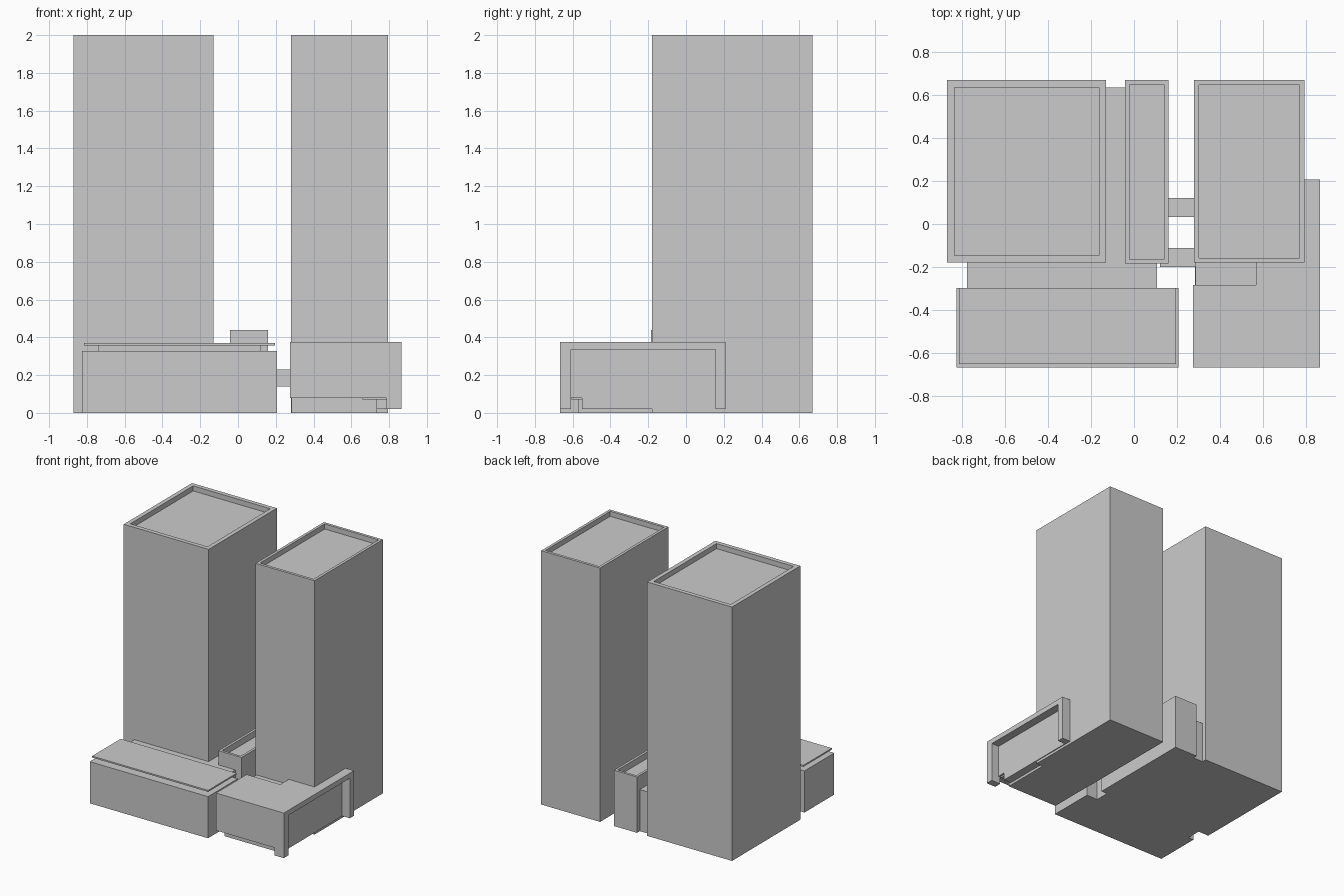
import bpy, bmesh

if "Cube" in bpy.data.objects:
    bpy.data.objects.remove(bpy.data.objects["Cube"])


def finish(name, bm):
    bmesh.ops.recalc_face_normals(bm, faces=bm.faces)
    me = bpy.data.meshes.new(name)
    bm.to_mesh(me)
    bm.free()
    ob = bpy.data.objects.new(name, me)
    bpy.context.collection.objects.link(ob)
    return ob


def prism(name, outline, z0, z1, rim=0, depth=0):
    """Extrude an outline; optionally sink the roof inside a parapet rim."""
    bm = bmesh.new()
    bottom = [bm.verts.new((x, y, z0)) for x, y in outline]
    top = [bm.verts.new((x, y, z1)) for x, y in outline]
    n = len(outline)
    bm.faces.new(bottom[::-1])
    roof = bm.faces.new(top)
    for i in range(n):
        j = (i + 1) % n
        bm.faces.new((bottom[i], bottom[j], top[j], top[i]))
    bm.normal_update()
    if rim:
        # vertical parapet: flat rim first, then a straight drop
        bmesh.ops.inset_region(bm, faces=[roof], thickness=rim, use_even_offset=True)
        drop = bmesh.ops.extrude_discrete_faces(bm, faces=[roof])["faces"][0]
        bmesh.ops.translate(bm, verts=drop.verts, vec=(0, 0, -depth))
    return finish(name, bm)


def box(name, x, y, z, rim=0, depth=0):
    outline = [(x[0], y[0]), (x[1], y[0]), (x[1], y[1]), (x[0], y[1])]
    return prism(name, outline, z[0], z[1], rim, depth)


# Towers and the low block between them, all with parapets
box("left_tower", (-0.87, -0.13), (-0.18, 0.67), (0, 2), 0.034, 0.04)
box("right_tower", (0.28, 0.793), (-0.18, 0.67), (0, 2), 0.022, 0.04)
box("middle_block", (-0.042, 0.16), (-0.185, 0.67), (0, 0.44), 0.02, 0.05)

# Left podium with floating roof slab and link to the tower
box("left_podium", (-0.825, 0.206), (-0.667, -0.297), (0, 0.328))
box("left_podium_neck", (-0.74, 0.12), (-0.6, -0.3), (0.328, 0.357))
box("left_podium_roof", (-0.815, 0.196), (-0.652, -0.297), (0.357, 0.369))
box("link_block", (-0.777, 0.107), (-0.297, 0.635), (0, 0.328))

# Bridges across the gap
for i, (x, y) in enumerate([((0.16, 0.28), (0.033, 0.122)),
                            ((0.12, 0.29), (-0.2, -0.112))]):
    box(f"bridge_{i + 1}", x, y, (0.14, 0.23))

# Right podium: base, raised body and recessed side wall
box("right_podium_base", (0.283, 0.735), (-0.57, -0.18), (0, 0.08))
box("right_podium_body", (0.275, 0.8), (-0.667, -0.285), (0.08, 0.335))
box("right_podium_terrace", (0.287, 0.8), (-0.285, -0.18), (0.08, 0.335))
box("right_side_wall", (0.735, 0.8), (-0.55, 0.155), (0.02, 0.335))
box("entrance_canopy", (0.66, 0.785), (-0.605, -0.55), (0.07, 0.08))

# Right podium roof wraps round the tower and stands on two legs
roof = [(0.275, -0.667), (0.866, -0.667), (0.866, 0.208), (0.785, 0.208),
        (0.785, -0.18), (0.568, -0.18), (0.568, -0.285), (0.275, -0.285)]
prism("right_podium_roof", roof, 0.335, 0.375)
for name, y in (("front_leg", (-0.667, -0.61)), ("back_leg", (0.155, 0.208))):
    box(name, (0.785, 0.866), y, (0.02, 0.335))
